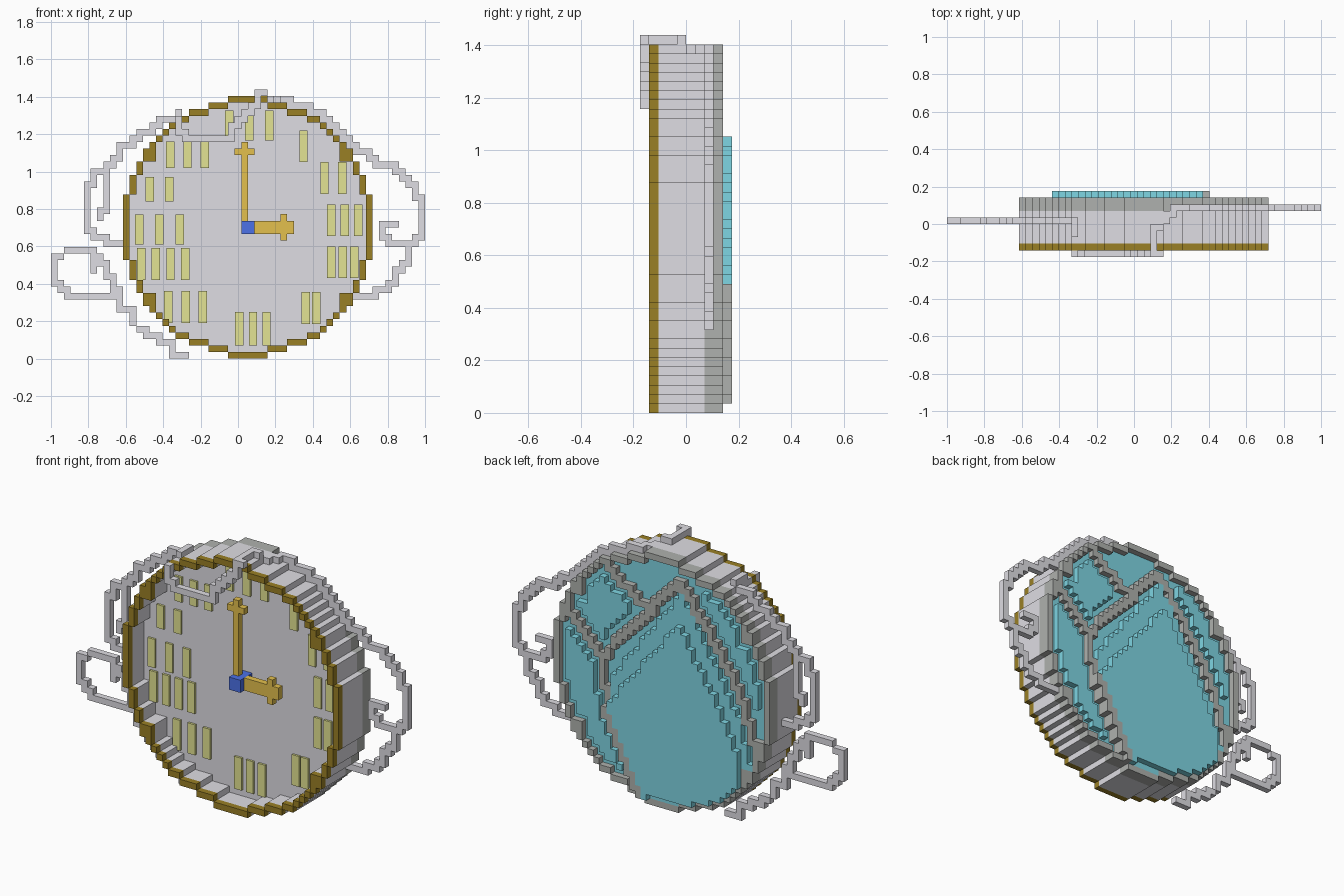
import bpy, bmesh, math

if "Cube" in bpy.data.objects:
    bpy.data.objects.remove(bpy.data.objects["Cube"])

S = 2 / 57                      # block size
Y0 = -5 * S                     # front of the grid


def material(name, hexcode):
    lin = []
    for n in (0, 2, 4):
        c = int(hexcode[n:n + 2], 16) / 255
        lin.append(1.33 * (c / 12.92 if c <= 0.04045 else ((c + 0.055) / 1.055) ** 2.4))
    m = bpy.data.materials.new(name)
    m.diffuse_color = (*lin, 1)
    m.use_nodes = True
    m.node_tree.nodes["Principled BSDF"].inputs["Base Color"].default_value = m.diffuse_color
    return m


SILVER = material("silver", "C4C3C8")
STEEL = material("dark_steel", "9A9C99")
BRONZE = material("bronze", "87701F")
GOLD = material("gold", "C9A943")
PALE = material("pale_yellow", "C9C981")
BLUE = material("blue", "4263CC")
TEAL = material("teal", "6FBCC8")

FACES = {
    (1, 0, 0): [(1, 0, 0), (1, 1, 0), (1, 1, 1), (1, 0, 1)],
    (-1, 0, 0): [(0, 0, 0), (0, 0, 1), (0, 1, 1), (0, 1, 0)],
    (0, 1, 0): [(0, 1, 0), (0, 1, 1), (1, 1, 1), (1, 1, 0)],
    (0, -1, 0): [(0, 0, 0), (1, 0, 0), (1, 0, 1), (0, 0, 1)],
    (0, 0, 1): [(0, 0, 1), (1, 0, 1), (1, 1, 1), (0, 1, 1)],
    (0, 0, -1): [(0, 0, 0), (0, 1, 0), (1, 1, 0), (1, 0, 0)],
}


def finish(name, bm, mat):
    me = bpy.data.meshes.new(name)
    bm.to_mesh(me)
    bm.free()
    me.materials.append(mat)
    ob = bpy.data.objects.new(name, me)
    bpy.context.collection.objects.link(ob)


def blocks(name, cells, mat):
    """Skin a set of grid cells, leaving out faces between neighbours."""
    cells = set(cells)
    bm = bmesh.new()
    verts = {}
    for c in sorted(cells):
        for d, corners in FACES.items():
            if tuple(a + b for a, b in zip(c, d)) in cells:
                continue
            f = []
            for q in corners:
                p = tuple(a + b for a, b in zip(c, q))
                if p not in verts:
                    verts[p] = bm.verts.new((-1 + p[0] * S, Y0 + p[1] * S, p[2] * S))
                f.append(verts[p])
            bm.faces.new(f)
    finish(name, bm, mat)


def path(points):
    """Cells along a line; each point is x, depth layer, z."""
    out = set()
    g = [((x + 1) / S, j + 0.5, z / S) for x, j, z in points]
    for a, b in zip(g, g[1:]):
        n = int(math.dist(a, b) * 12) + 1
        for t in range(n + 1):
            out.add(tuple(math.floor(u + (v - u) * t / n) for u, v in zip(a, b)))
    return out


def flat(j, pts):
    return path([(x, j, z) for x, z in pts])


def layers(cells2d, j0, j1):
    return {(i, j, k) for i, k in cells2d for j in range(j0, j1 + 1)}


def inside(cell, poly):
    x, z = -1 + (cell[0] + 0.5) * S, (cell[1] + 0.5) * S
    hit = False
    for (x1, z1), (x2, z2) in zip(poly, poly[1:] + poly[:1]):
        if (z1 > z) != (z2 > z) and x < (x2 - x1) * (z - z1) / (z2 - z1) + x1:
            hit = not hit
    return hit


# Round outline as rows of blocks
half = [3, 6, 9, 11, 12, 13, 14, 15, 16, 16, 17, 17, 18, 18, 18, 19, 19, 19, 19, 19]
half += half[::-1]
disc = {(i, k) for k in range(40) for i in range(30 - half[k], 30 + half[k])}
ring = {(i, k) for i, k in disc
        if not {(i + 1, k), (i - 1, k), (i, k + 1), (i, k - 1)} <= disc}
ring |= {(i, k) for i in (15, 44) for k in (8, 9, 30, 31)}
core = disc - ring

# Case, dial and back plate
blocks("front_rim", layers(ring, 1, 1), BRONZE)
blocks("case_wall", layers(ring, 2, 6), SILVER)
blocks("dial", layers(core, 5, 6), SILVER)
blocks("back_rim", layers(ring, 7, 8), STEEL)

# Raised bars dividing the back
bars = flat(8, [(.43, .74), (.19, 1.0), (-.05, 1.29), (-.2, 1.1), (-.43, .75), (-.58, .3)])
bars |= flat(8, [(.40, 1.27), (.19, 1.1), (.08, 1.13)])
bars |= flat(8, [(.65, .95), (.43, .74), (.39, .49), (.18, .05)])
bars = {c for c in bars if (c[0], c[2]) in core}
bars |= flat(9, [(.39, .48), (.18, .05)])

# Stepped back panels: two steps in the middle, low insets at both sides
low = [(.41, .58), (-.07, 1.23), (-.42, .62), (-.54, .2), (-.2, 0), (.2, 0)]
high = [(.375, .50), (-.07, 1.06), (-.32, .66), (-.51, .25), (-.2, .07), (.18, .05)]
plate = layers(core, 7, 7)
plate |= layers({c for c in core if inside(c, low)}, 8, 8)
plate |= layers({c for c in core if inside(c, high)}, 8, 9)
edge = ring | {(i, k) for i, j, k in bars}
sides = [[(.7, .9), (.42, .70), (.37, .49), (.2, .05), (.7, .05)],
         [(.7, .98), (.43, .78), (.2, 1.02), (.2, 1.1), (.45, 1.35), (.7, 1.3)],
         [(-.1, 1.29), (-.2, 1.1), (-.43, .75), (-.7, .6), (-.7, 1.3)]]
for poly in sides:
    plate |= layers({(i, k) for i, k in core if inside((i, k), poly) and not any(
        (i + a, k + b) in edge for a in (-1, 0, 1) for b in (-1, 0, 1))}, 8, 8)
blocks("back_panel", plate - bars, TEAL)
blocks("back_bars", bars, STEEL)

# Hands and centre pin
blocks("minute_hand", {(29, 3, k) for k in range(21, 33)} | {(28, 3, 31), (30, 3, 31)}, GOLD)
blocks("hour_hand", {(i, 3, k) for i in range(31, 37) for k in (19, 20)}
       | {(35, 3, 18), (35, 3, 21)}, GOLD)
blocks("centre_pin", {(i, j, k) for i in (29, 30) for j in (2, 3, 4) for k in (19, 20)}, BLUE)

# Plain hour bars: x, z, number of bars, total width, height
marks = [(.06, 1.245, 3, .26, .16), (.35, 1.135, 1, .05, .17), (.51, .965, 2, .14, .17),
         (.57, .74, 3, .19, .17), (.56, .515, 3, .17, .17), (.39, .27, 2, .10, .17),
         (.08, .16, 3, .19, .18), (-.28, .275, 3, .23, .17), (-.40, .505, 4, .28, .17),
         (-.42, .69, 3, .26, .16), (-.42, .905, 2, .15, .13), (-.27, 1.09, 3, .23, .14)]
bm = bmesh.new()
for x, z, n, w, h in marks:
    for b in range(n):
        bx = x + (0 if n == 1 else (b / (n - 1) - .5) * (w - .045))
        vs = bmesh.ops.create_cube(bm, size=1)["verts"]
        for v in vs:
            v.co = (bx + v.co.x * .045, -.006 + v.co.y * .012, z + v.co.z * h)
finish("hour_bars", bm, PALE)

# Chain, in three runs that wrap round the case
left = flat(5, [(-.28, .02), (-.35, .03), (-.36, .09), (-.44, .11), (-.55, .18), (-.57, .25),
                (-.63, .28), (-.65, .36), (-.69, .46), (-.75, .56), (-.78, .57)])
left |= flat(5, [(-.65, .36), (-.72, .32), (-.87, .32), (-.93, .38), (-.985, .43),
                 (-.985, .51), (-.92, .57), (-.79, .58), (-.77, .48)])
left |= flat(5, [(-.64, .62), (-.75, .64), (-.80, .70), (-.80, .93), (-.75, 1.0), (-.70, 1.02),
                 (-.62, 1.12), (-.55, 1.17), (-.42, 1.26), (-.34, 1.28)])
left |= flat(5, [(-.70, 1.0), (-.70, .80), (-.73, .77)])
left |= path([(-.32, 5, 1.31), (-.32, 0, 1.28)]) - layers(disc, 0, 9)
blocks("left_chain", left, SILVER)

front = flat(0, [(-.32, 1.28), (-.31, 1.20), (-.22, 1.18), (-.06, 1.18), (0, 1.25),
                 (.08, 1.33), (.12, 1.42), (.15, 1.42)])
front |= path([(.12, 0, 1.42), (.12, 4, 1.42), (.18, 5, 1.385), (.22, 7, 1.385)])
blocks("front_chain", front, SILVER)

right = flat(7, [(.22, 1.385), (.40, 1.33), (.55, 1.22), (.62, 1.13), (.75, 1.05), (.88, 1.0),
                 (.93, .93), (.98, .85), (.98, .67), (.92, .60), (.91, .52), (.85, .45),
                 (.79, .37), (.70, .34), (.62, .34)])
right |= flat(7, [(.92, .62), (.85, .62), (.77, .64), (.77, .70), (.84, .73)])
blocks("right_chain", right, SILVER)
